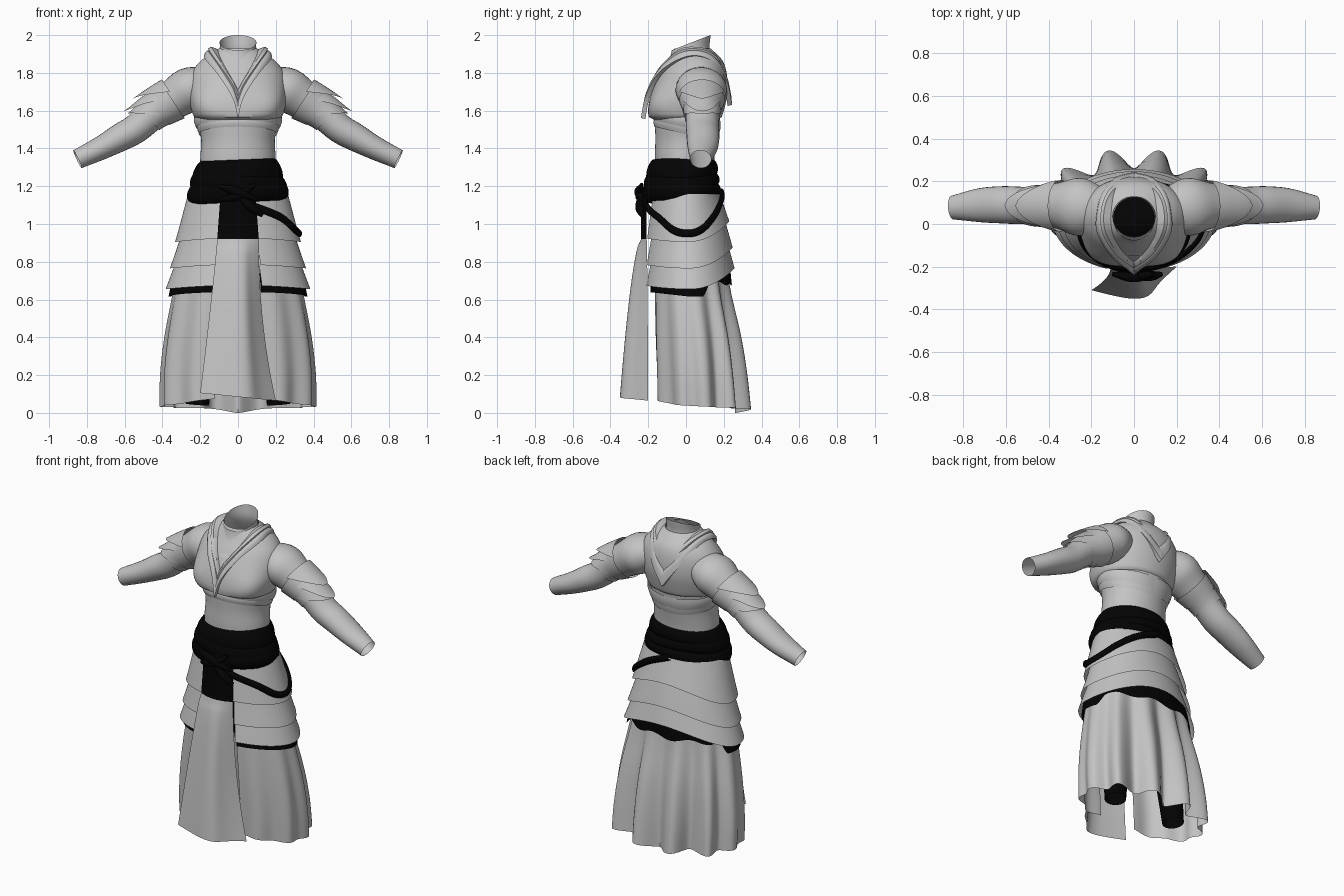
import bpy, bmesh, math
from mathutils import Vector
from math import sin, cos, pi

cube = bpy.data.objects.get("Cube")
if cube:
    bpy.data.objects.remove(cube)


def material(name, value):
    m = bpy.data.materials.new(name)
    m.use_nodes = True
    colour = (value, value, value, 1)
    m.diffuse_color = colour
    m.node_tree.nodes["Principled BSDF"].inputs["Base Color"].default_value = colour
    return m


GREY = material("light grey cloth", 0.55)
BLACK = material("black cloth", 0.001)


def loft(name, rows, mats, closed=False, rule=None, mirror=False):
    """Skin rows of points with quads."""
    bm = bmesh.new()
    grid = [[bm.verts.new(p) for p in row] for row in rows]
    n = len(rows[0])
    for a, b in zip(grid, grid[1:]):
        for i in range(n if closed else n - 1):
            j = (i + 1) % n
            f = bm.faces.new((a[i], a[j], b[j], b[i]))
            f.smooth = True
            if rule:
                f.material_index = rule(f.calc_center_median())
    bmesh.ops.remove_doubles(bm, verts=bm.verts, dist=0.0005)
    me = bpy.data.meshes.new(name)
    bm.to_mesh(me)
    bm.free()
    me.set_sharp_from_angle(angle=math.radians(50))
    for m in mats:
        me.materials.append(m)
    ob = bpy.data.objects.new(name, me)
    bpy.context.collection.objects.link(ob)
    if mirror:
        ob.modifiers.new("mirror", 'MIRROR').use_mirror_merge = False


def sample(table, t):
    """Smoothly interpolate rows whose first entry is the parameter."""
    t = min(max(t, table[0][0]), table[-1][0])
    k = max(i for i in range(len(table) - 1) if table[i][0] <= t)
    a, b = table[k], table[k + 1]
    p, q = table[max(k - 1, 0)], table[min(k + 2, len(table) - 1)]
    h = b[0] - a[0]
    u = (t - a[0]) / h
    out = []
    for c in range(1, len(a)):
        ma = (b[c] - p[c]) / (b[0] - p[0]) * h
        mb = (q[c] - a[c]) / (q[0] - a[0]) * h
        out.append(a[c] + u * ma + u * u * (3 * (b[c] - a[c]) - 2 * ma - mb)
                   + u ** 3 * (2 * (a[c] - b[c]) + ma + mb))
    return out


def around(profile, th, z, off=0.0):
    """Point on a body section; angle 0 is the front, growing towards +x."""
    rx, yf, yb = sample(profile, z)
    return ((rx + off) * sin(th), (yf + yb) / 2 - ((yb - yf) / 2 + off) * cos(th), z)


def shell(name, profile, lo, hi, off, mat, start=0.0, nt=96, nv=16):
    rows = []
    for r in range(nv + 1):
        v = r / nv
        row = []
        for i in range(nt + 1):
            th = start + (2 * pi - 2 * start) * i / nt
            z = lo(th) + (hi(th) - lo(th)) * v
            row.append(around(profile, th, z, off(th, v)))
        rows.append(row)
    loft(name, rows, [mat])


def tube(name, path, radii, mat, sides=20, mirror=False):
    """Radii are pairs: across the path upwards and sideways."""
    rows = []
    pts = [Vector(p) for p in path]
    for i, p in enumerate(pts):
        d = (pts[min(i + 1, len(pts) - 1)] - pts[max(i - 1, 0)]).normalized()
        side = Vector((0, 0, 1)).cross(d).normalized()
        up = d.cross(side)
        rows.append([p + radii[i][0] * cos(a) * up - radii[i][1] * sin(a) * side
                     for a in (2 * pi * k / sides for k in range(sides))])
    loft(name, rows, [mat], closed=True, mirror=mirror)


def const(c):
    return lambda *_: c


def back(th):
    return max(0.0, -cos(th)) ** 2


# Body sections: height, half width, front y, back y
TORSO = [(1.1, .2, -.15, .14), (1.34, .2, -.165, .15), (1.45, .195, -.162, .165),
         (1.56, .215, -.165, .18), (1.7, .22, -.15, .19)]
CHEST = [(1.54, .22, -.19, .18), (1.6, .245, -.2, .2), (1.7, .26, -.18, .22),
         (1.8, .245, -.135, .215), (1.87, .19, -.09, .19), (1.93, .1, -.06, .13)]
NECK = [(1.78, .16, -.15, .19), (1.85, .125, -.1, .15), (1.92, .098, -.075, .125),
        (2.0, .1, -.075, .13)]
SASH = [(1.08, .25, -.2, .16), (1.2, .24, -.205, .16), (1.34, .2, -.18, .15)]
SKIRT = [(0, .405, -.17, .308), (.2, .405, -.175, .295), (.4, .385, -.18, .272),
         (.65, .34, -.18, .226), (.9, .29, -.175, .2), (1.16, .25, -.17, .165)]

# Torso, neck and chest
shell("midriff", TORSO, const(1.1), const(1.6), const(0), GREY)
shell("neck", NECK, const(1.78), lambda th: 1.96 - .04 * cos(th), const(0), GREY)


def bust(th, v):
    a = math.atan2(sin(th), cos(th))
    bump = math.exp(-((abs(a) - .75) / .4) ** 2 - ((v - .2) / .25) ** 2)
    return .028 * bump - (.03 if v == 0 else 0)


shell("chest_piece", CHEST, const(1.55), const(1.93), bust, GREY, nv=24)
for name, drop, out in (("chest_strap", 0, .016), ("lower_chest_strap", .035, .008)):
    shell(name, TORSO, lambda th: 1.51 - drop + .04 * cos(th), lambda th: 1.57 - drop + .025 * cos(th),
          lambda th, v: out * (.3 + .7 * abs(sin(th))) + .004 * sin(pi * v), GREY, nv=6)

# Pointed collar: half outlines from the front tip to the back tip
OUTER = [(0, 0, -.235, 1.56), (1, .03, -.212, 1.67), (2, .105, -.15, 1.79), (3, .17, -.04, 1.87),
         (4, .17, .06, 1.89), (5, .145, .15, 1.85), (6, .085, .215, 1.75), (7, 0, .24, 1.63)]
INNER = [(0, 0, -.18, 1.71), (1, .03, -.165, 1.765), (2, .085, -.115, 1.85), (3, .13, -.03, 1.925),
         (4, .135, .06, 1.935), (5, .11, .135, 1.91), (6, .06, .18, 1.85), (7, 0, .2, 1.79)]
rows = []
for v, lift in ((0, -.02), (0, .004), (.3, .012), (.55, .01), (.6, .004), (.75, .012),
                (1, .006), (1, -.03)):
    row = []
    for i in range(43):
        a, b = Vector(sample(OUTER, i / 6)), Vector(sample(INNER, i / 6))
        p = a.lerp(b, v)
        p += Vector((p.x, p.y - .04, .05)).normalized() * lift
        if i in (0, 42):
            p.x = 0
        row.append(p)
    rows.append(row)
loft("collar", rows, [GREY], mirror=True)

# Arms: x, y, z, radius upwards, radius sideways
ARM = [(.13, .07, 1.75, .075, .085), (.25, .08, 1.715, .117, .136), (.34, .085, 1.66, .106, .112),
       (.45, .085, 1.585, .086, .088), (.54, .087, 1.505, .078, .088), (.62, .09, 1.46, .074, .087),
       (.72, .088, 1.405, .063, .08), (.85, .077, 1.343, .052, .056)]


def arm_at(x):
    y, z, r, s = sample(ARM, x)
    return Vector((x, y, z)), r, s


def sleeve(name, x0, x1, extra, n):
    at = [arm_at(x0 + (x1 - x0) * i / n) for i in range(n + 1)]
    tube(name, [a[0] for a in at], [(a[1] + extra, a[2] + extra) for a in at], GREY, 28, mirror=True)


sleeve("arm", .13, .85, 0, 28)
sleeve("upper_arm_cuff", .345, .42, .01, 6)
sleeve("lower_arm_cuff", .40, .475, .006, 6)

# Leaf shaped arm plates rising to a point
UP, SIDE = Vector((.55, 0, .835)), Vector((0, 1, 0))
for name, x0, x1, spread, lift, flare in (("upper_arm_plate", .335, .485, 1.2, .016, .032),
                                          ("middle_arm_plate", .40, .545, 1.2, .012, .024),
                                          ("lower_arm_plate", .43, .535, 1.9, .009, .003)):
    rows = []
    for r in range(17):
        v = r / 16
        p, rad, wide = arm_at(x0 + (x1 - x0) * v)
        half = spread * (1 - v) ** .65
        out = lift + flare * v
        rows.append([p + (rad + out) * cos(a) * UP + (wide + out) * sin(a) * SIDE
                     for a in (half * (k / 8 - 1) for k in range(17))])
    loft(name, rows, [GREY], mirror=True)


# Pleated skirt, open at the front
def pleats(th, v):
    phi = abs(pi - th)
    amount = .014 + .034 * min(max((1.4 - phi) / .6, 0), 1)
    return amount * cos(11 * (phi - .27)) * (1 - v) ** .9


def skirt_hem(th):
    return .035 + .012 * cos(th) + .035 * max(0, cos(th)) ** 4 - .023 * math.exp(-((th - pi) / .2) ** 2)


shell("skirt", SKIRT, skirt_hem, const(.95), pleats, GREY, start=.32, nt=160, nv=20)


# Layered hip plates with a black lining showing below
def plate_hem(base):
    return lambda th: base + .11 * back(th) + .02 * max(0, cos(th)) ** 2


for name, low, high in (("top_hip_plate", .905, 1.16), ("middle_hip_plate", .765, .97),
                        ("lower_hip_plate", .655, .83)):
    shell(name, SKIRT, plate_hem(low), lambda th: high + (.1 * back(th) if high < 1 else 0),
          lambda th, v: .014 + .03 * (1 - v), GREY, start=.34)


def lining_hem(th):
    step = min(max((-cos(th) - .3) / .15, 0), 1)
    return .615 + .025 * max(0, cos(th)) + .072 * step + .012 * step * sin(9 * th)


shell("hip_lining", SKIRT, lining_hem, plate_hem(.72), const(.021), BLACK, start=.34)

# Wrapped sash
for name, low, high, tilt, out in (("sash_top_wrap", 1.22, 1.34, .008, .004),
                                   ("sash_middle_wrap", 1.17, 1.27, -.015, .008),
                                   ("sash_lower_wrap", 1.115, 1.215, .012, .012)):
    shell(name, SASH, lambda th: low + tilt * sin(th) + .035 * back(th),
          lambda th: high + tilt * sin(th),
          lambda th, v: out - .008 + .02 * sin(pi * v) ** .6, BLACK, nv=10)

# Hanging front panel: black at the top, grey below, right edge folding back
HEM = [(-1, -.2, -.31), (-.5, -.1, -.335), (0, 0, -.35), (.35, .07, -.335),
       (.65, .125, -.27), (1, .2, -.2)]
rows = []
for r in range(29):
    t = 1 - r / 28
    s = max(0.0, (t - .25) / .75)
    row = []
    for i in range(25):
        u = i / 12 - 1
        hx, hy = sample(HEM, u)
        tx, ty = u * (.09 + .02 * min(1, t * 4)), -.238 + .03 * u * u
        z = 1.19 - t * 1.08 if t < .25 else .92 - s * (.835 + .02 * u)
        row.append((tx + (hx - tx) * s ** (1.6 + .5 * u), ty + (hy - ty) * s ** .6, z))
    rows.append(row)
loft("front_panel", rows, [GREY, BLACK], rule=lambda c: 1 if c.z > .92 else 0)

# Rope swagged around the left hip, and the front knot
SWAG = [(.1, 1.11, .044), (.45, 1.075, .044), (.85, 1.03, .044), (1.25, .965, .044),
        (1.6, .95, .044), (1.9, .97, .042), (2.3, 1.04, .036), (2.7, 1.11, .03), (3.2, 1.17, .024)]
rope = []
for i in range(49):
    angle = .1 + 3.1 * i / 48
    rope.append(around(SKIRT, angle, *sample(SWAG, angle)))
tube("rope", rope, [(.02, .013)] * 49, BLACK, 10)
for name, ends in (("knot_loop", ((-.1, -.235, 1.2), (0, -.25, 1.17), (.1, -.235, 1.13))),
                   ("knot_cross", ((-.09, -.235, 1.13), (0, -.245, 1.15), (.09, -.235, 1.21))),
                   ("knot_tail", ((.0, -.24, 1.15), (.07, -.245, 1.09), (.13, -.235, 1.045)))):
    path = [(i / 2, *p) for i, p in enumerate(ends)]
    tube(name, [sample(path, i / 10) for i in range(11)],
         [(.01 + .014 * sin(pi * i / 10),) * 2 for i in range(11)], BLACK, 10)

# Trousers beneath the skirt
LEG = [(.11, .03, 1.08, .11), (.15, .04, .8, .11), (.19, .07, .4, .08), (.215, .09, .045, .062)]
tube("trouser_leg", [p[:3] for p in LEG], [(p[3], p[3]) for p in LEG], BLACK, 20, mirror=True)
HIPS = [(.95, .2, -.13, .14), (1.08, .19, -.13, .13), (1.18, 0, 0, 0)]
shell("trouser_seat", HIPS, const(.95), const(1.18), const(0), BLACK, nt=32, nv=8)
